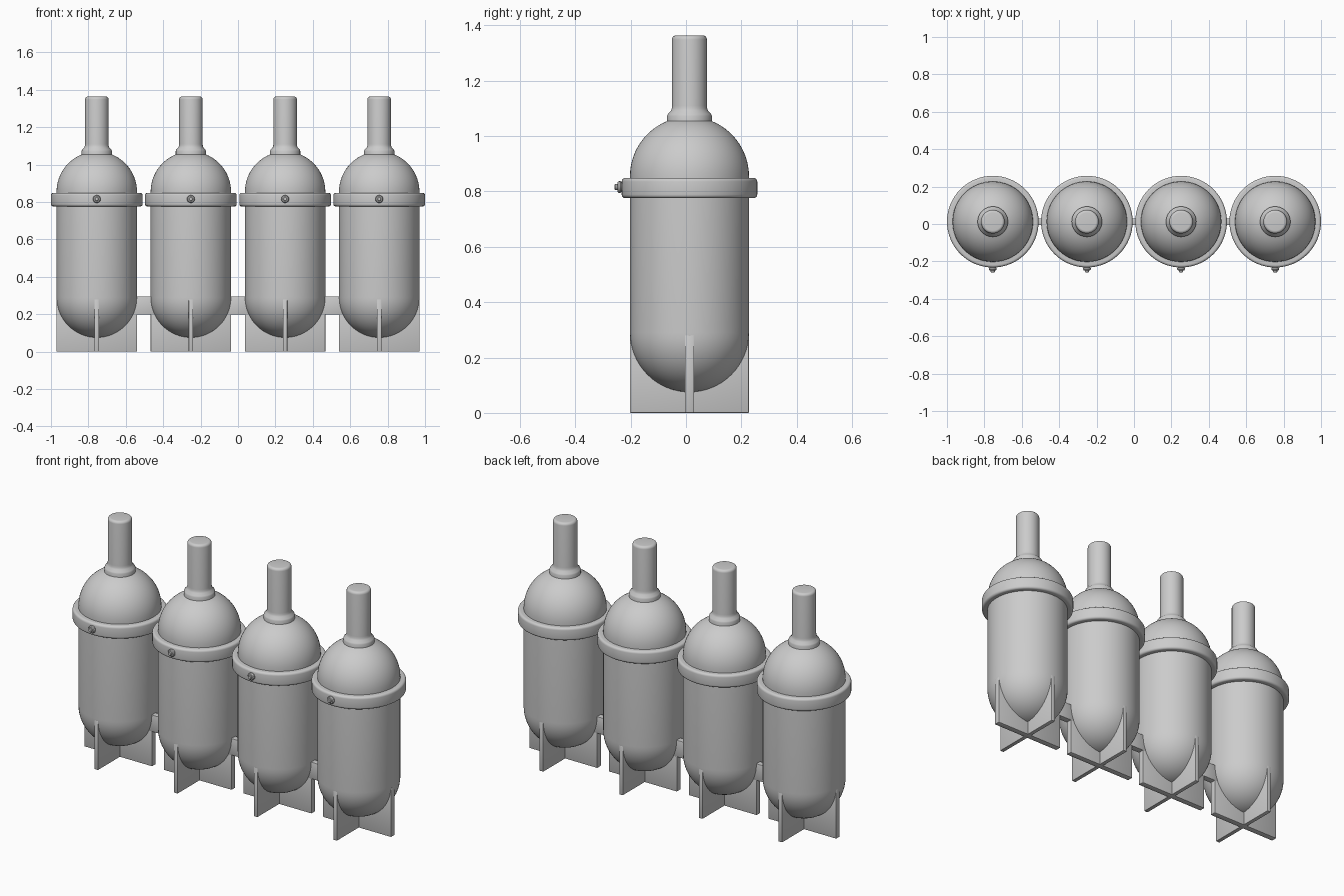
import bpy, bmesh
from math import sin, cos, pi, radians, sqrt, asin
from mathutils import Matrix, Vector

if "Cube" in bpy.data.objects:
    bpy.data.objects.remove(bpy.data.objects["Cube"])

CY = 0.0125          # tank axis in y
R = 0.215            # tank radius
CENTRES = [-0.755, -0.252, 0.252, 0.755]


def finish(name, bm, loc, smooth=True):
    bmesh.ops.recalc_face_normals(bm, faces=bm.faces)
    me = bpy.data.meshes.new(name)
    bm.to_mesh(me)
    bm.free()
    ob = bpy.data.objects.new(name, me)
    bpy.context.collection.objects.link(ob)
    ob.location = loc
    if smooth:
        bpy.ops.object.select_all(action='DESELECT')
        ob.select_set(True)
        bpy.context.view_layer.objects.active = ob
        bpy.ops.object.shade_smooth_by_angle(angle=radians(35))
    return ob


def lathe(name, profile, loc, steps=64, closed=False, rot=None):
    """Spin an (r, z) profile around the z axis."""
    bm = bmesh.new()
    vs = [bm.verts.new((r, 0, z)) for r, z in profile]
    es = [bm.edges.new(p) for p in zip(vs, vs[1:])]
    if closed:
        es.append(bm.edges.new((vs[-1], vs[0])))
    bmesh.ops.spin(bm, geom=vs + es, cent=(0, 0, 0), axis=(0, 0, 1),
                   angle=2 * pi, steps=steps)
    bmesh.ops.remove_doubles(bm, verts=bm.verts, dist=1e-5)
    if rot:
        bmesh.ops.transform(bm, matrix=rot, verts=bm.verts)
    return finish(name, bm, loc)


def box(name, size, loc, bevel=0.003):
    bm = bmesh.new()
    bmesh.ops.create_cube(bm, size=1, matrix=Matrix.Diagonal((*size, 1)))
    bmesh.ops.bevel(bm, geom=bm.edges[:], offset=bevel, segments=2,
                    profile=0.5, affect='EDGES')
    return finish(name, bm, loc)


def arc(r, cz, a0, a1, n, cr=0.0):
    return [(cr + r * cos(radians(a0 + (a1 - a0) * i / n)),
             cz + r * sin(radians(a0 + (a1 - a0) * i / n))) for i in range(n + 1)]


# Profiles shared by the four tanks
body = [(0, 0.075)] + arc(R, 0.29, -90, 0, 16)[1:] + arc(R, 0.855, 0, 68, 14)
neck = [(0.05, 1.04), (0.081, 1.045), (0.081, 1.073), (0.078, 1.08),
        (0.067, 1.091), (0.064, 1.10), (0.063, 1.11)]
stem = neck + arc(0.015, 1.349, 0, 90, 5, cr=0.048) + [(0, 1.364)]
b = 0.013
band = ([(0.205, 0.776)] + arc(b, 0.776 + b, -90, 0, 4, cr=0.245 - b)
        + arc(b, 0.849 - b, 0, 90, 4, cr=0.245 - b) + [(0.205, 0.849)])
bolt = [(0, -0.02), (0.017, -0.02), (0.017, 0.003), (0.021, 0.006),
        (0.021, 0.012), (0.017, 0.017), (0.011, 0.018), (0.011, 0.025),
        (0.008, 0.028), (0, 0.028)]

for i, x in enumerate(CENTRES, 1):
    lathe(f"tank_body_{i}", body, (x, CY, 0))
    lathe(f"neck_and_stem_{i}", stem, (x, CY, 0), steps=48)
    lathe(f"band_{i}", band, (x, CY, 0), closed=True)
    # front bolt on the band
    lathe(f"bolt_{i}", bolt, (x, CY - 0.243, 0.816), steps=16,
          rot=Matrix.Rotation(radians(90), 4, 'X'))
    # crossed fins that form the foot
    box(f"side_fins_{i}", (2 * R, 0.034, 0.28), (x, CY, 0.14))
    box(f"front_back_fins_{i}", (0.024, 2 * R, 0.28), (x, CY, 0.14))

# Bars joining neighbouring tanks
for i, (a, c) in enumerate(zip(CENTRES, CENTRES[1:]), 1):
    box(f"link_bar_{i}", (c - a - 2 * R + 0.06, 0.036, 0.096),
        ((a + c) / 2, CY, 0.247))
